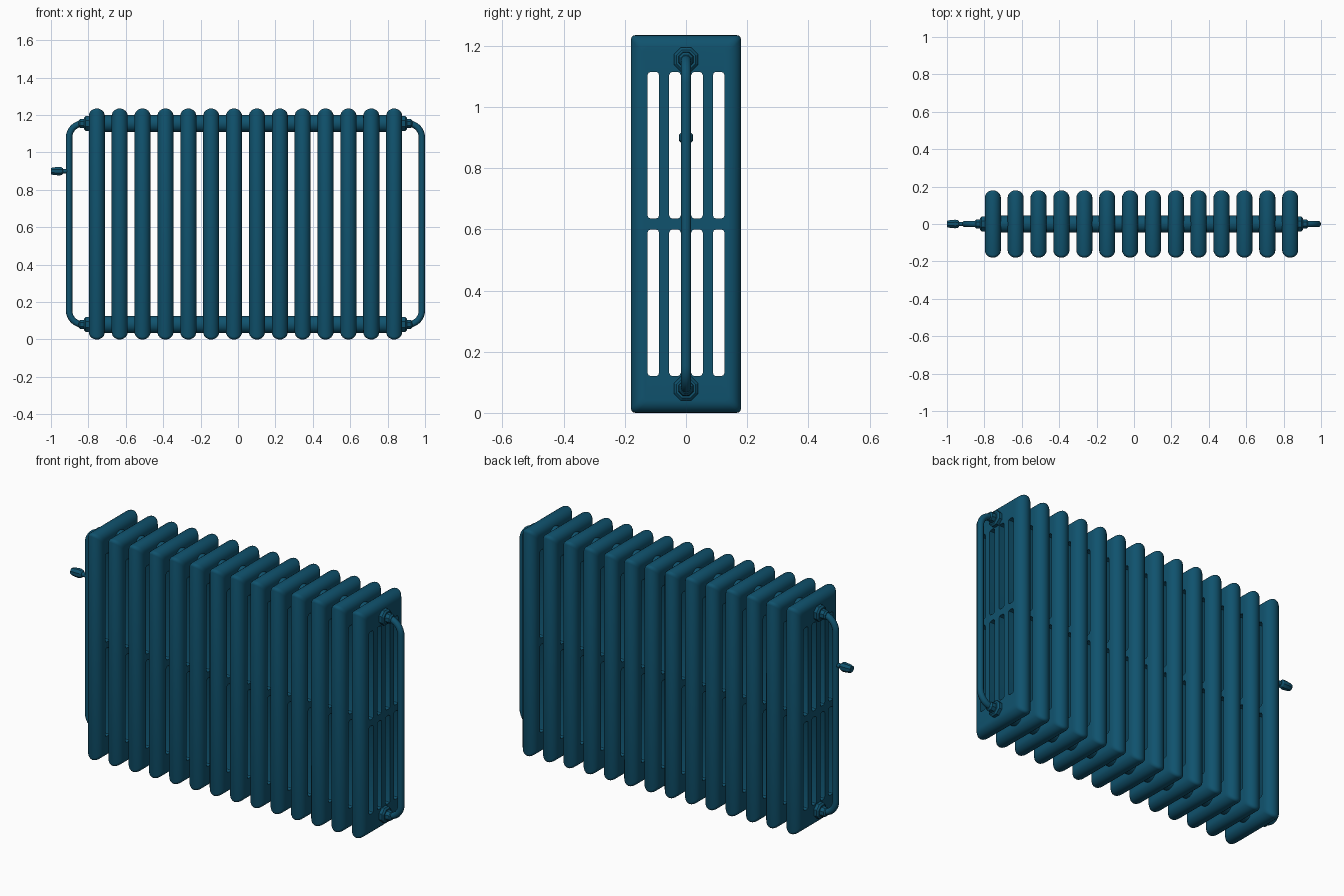
import bpy, bmesh, math
from mathutils import Vector

if "Cube" in bpy.data.objects:
    bpy.data.objects.remove(bpy.data.objects["Cube"])

COUNT, CX, PITCH = 14, 0.04, 0.1223      # fins, middle of the fin row, spacing
HALF_W, HALF_D, HEIGHT = 0.043, 0.18, 1.235
HUB_Z = (0.08, 1.155)

paint = bpy.data.materials.new("blue_paint")
paint.diffuse_color = (0.005, 0.085, 0.155, 1)
paint.use_nodes = True
paint.node_tree.nodes["Principled BSDF"].inputs["Base Color"].default_value = paint.diffuse_color


def finish(name, bm, angle=35):
    bmesh.ops.recalc_face_normals(bm, faces=bm.faces)
    me = bpy.data.meshes.new(name)
    bm.to_mesh(me)
    bm.free()
    ob = bpy.data.objects.new(name, me)
    bpy.context.collection.objects.link(ob)
    me.materials.append(paint)
    smooth(ob, angle)
    return ob


def smooth(ob, angle=35):
    bpy.ops.object.select_all(action='DESELECT')
    ob.select_set(True)
    bpy.context.view_layer.objects.active = ob
    bpy.ops.object.shade_smooth_by_angle(angle=math.radians(angle))


def skin(bm, rings):
    """Join rings of points into a closed solid."""
    vs = [[bm.verts.new(p) for p in ring] for ring in rings]
    n = len(vs[0])
    for a, b in zip(vs, vs[1:]):
        for i in range(n):
            bm.faces.new((a[i], a[(i + 1) % n], b[(i + 1) % n], b[i]))
    bm.faces.new(vs[0])
    bm.faces.new(vs[-1])


def rounded_rect(x, cy, cz, hy, hz, r, seg):
    pts = []
    for k, (sy, sz) in enumerate(((1, 1), (-1, 1), (-1, -1), (1, -1))):
        for j in range(seg + 1):
            a = math.pi / 2 * (k + j / seg)
            pts.append((x, cy + sy * (hy - r) + r * math.cos(a),
                        cz + sz * (hz - r) + r * math.sin(a)))
    return pts


def lathe(name, profile, z, sides, turn=0.0, angle=35):
    """Solid of revolution along x from (x, radius) pairs."""
    bm = bmesh.new()
    skin(bm, [[(x, r * math.cos(turn + 2 * math.pi * i / sides),
                z + r * math.sin(turn + 2 * math.pi * i / sides))
               for i in range(sides)] for x, r in profile])
    return finish(name, bm, angle)


# one fin: half-round rim around a flat plate
bm = bmesh.new()
rings = []
for i in range(13):
    t = math.radians(-90 + 15 * i)
    inset = 0.04 * (1 - math.cos(t))
    rings.append(rounded_rect(CX - PITCH * (COUNT - 1) / 2 + HALF_W * math.sin(t), 0,
                              HEIGHT / 2, HALF_D - inset, HEIGHT / 2 - inset, 0.015, 3))
skin(bm, rings)
fins = finish("radiator_fins", bm)

# slots cut through the fin: four columns, two rows
bm = bmesh.new()
for y in (-0.107, -0.036, 0.036, 0.107):
    for z in (0.36, 0.875):
        skin(bm, [rounded_rect(x, y, z, 0.019, 0.24, 0.011, 2) for x in (-1.0, -0.5)])
cutter = finish("slot_cutter", bm)
cutter.hide_render = True

# cut, then repeat the fin along x
cut = fins.modifiers.new("slots", 'BOOLEAN')
cut.object, cut.operation, cut.solver = cutter, 'DIFFERENCE', 'EXACT'
row = fins.modifiers.new("row", 'ARRAY')
row.count = COUNT
row.use_relative_offset = False
row.use_constant_offset = True
row.constant_offset_displace = (PITCH, 0, 0)
bpy.context.view_layer.objects.active = fins
for m in ("slots", "row"):
    bpy.ops.object.modifier_apply(modifier=m)
bpy.data.objects.remove(cutter)
smooth(fins)

# header tubes and octagonal end fittings
for label, z in zip(("lower", "upper"), HUB_Z):
    lathe(label + "_header_tube", [(CX - 0.8, 0.046), (CX + 0.8, 0.046)], z, 24)
    for side, s in (("left", -1), ("right", 1)):
        lathe(f"{label}_{side}_nut",
              [(CX + s * x, r) for x, r in ((0.82, 0.043), (0.855, 0.043), (0.863, 0.034),
                                            (0.863, 0.027), (0.885, 0.025), (0.893, 0.017))],
              z, 8, math.pi / 8, 25)


# side pipes: vertical run with a bend into each header
def side_pipe(name, s):
    bend, reach = 0.075, 0.943
    pts = [Vector((CX + s * 0.85, 0, HUB_Z[0]))]
    for cz, start in ((HUB_Z[0] + bend, -90), (HUB_Z[1] - bend, 0)):
        for j in range(9):
            a = math.radians(start + 90 * j / 8)
            pts.append(Vector((CX + s * (reach - bend + bend * math.cos(a)), 0,
                               cz + bend * math.sin(a))))
    pts.append(Vector((CX + s * 0.85, 0, HUB_Z[1])))
    cu = bpy.data.curves.new(name, 'CURVE')
    cu.dimensions = '3D'
    cu.bevel_depth, cu.bevel_resolution, cu.use_fill_caps = 0.017, 4, True
    sp = cu.splines.new('POLY')
    sp.points.add(len(pts) - 1)
    for p, v in zip(sp.points, pts):
        p.co = (*v, 1)
    cu.materials.append(paint)
    ob = bpy.data.objects.new(name, cu)
    bpy.context.collection.objects.link(ob)
    bpy.ops.object.select_all(action='DESELECT')
    ob.select_set(True)
    bpy.context.view_layer.objects.active = ob
    bpy.ops.object.convert(target='MESH')
    smooth(bpy.context.view_layer.objects.active)


side_pipe("left_pipe", -1)
side_pipe("right_pipe", 1)

# valve on the left pipe
lathe("valve_stem", [(-0.90, 0.012), (-0.95, 0.012)], 0.9, 12)
lathe("valve_knob", [(-0.935, 0.015), (-0.942, 0.022), (-0.955, 0.025), (-0.975, 0.023),
                     (-0.992, 0.021), (-1.0, 0.018)], 0.9, 8, math.pi / 8, 25)
